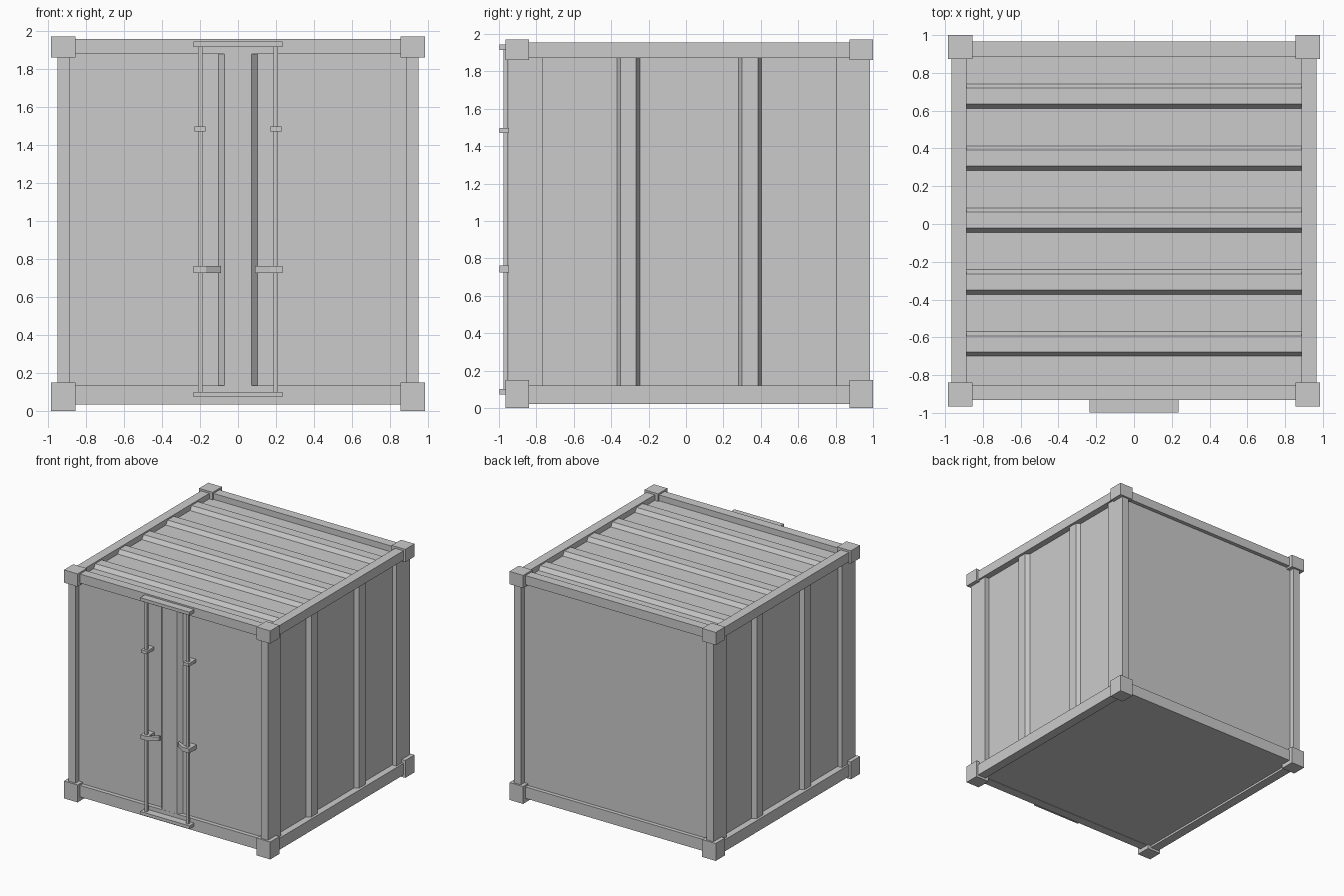
import bpy, bmesh
from mathutils import Vector

if "Cube" in bpy.data.objects:
    bpy.data.objects.remove(bpy.data.objects["Cube"], do_unlink=True)

MID = 0.017          # y of the container body's middle
SIDES = {"left": 1, "right": -1}
ENDS = {"front": -1, "back": 1}

steel = bpy.data.materials.new("plain grey")
steel.use_nodes = True
GREY = (0.6, 0.6, 0.6, 1)
steel.diffuse_color = GREY
steel.node_tree.nodes["Principled BSDF"].inputs["Base Color"].default_value = GREY


def finish(name, bm):
    bmesh.ops.recalc_face_normals(bm, faces=bm.faces)
    mesh = bpy.data.meshes.new(name)
    bm.to_mesh(mesh)
    bm.free()
    mesh.materials.append(steel)
    obj = bpy.data.objects.new(name, mesh)
    obj.location.y = MID
    bpy.context.collection.objects.link(obj)
    return obj


def box(name, xs, ys, zs):
    """Box between pairs of limits, measured from the body's middle."""
    bm = bmesh.new()
    bmesh.ops.create_cube(bm, size=1)
    for v in bm.verts:
        v.co = Vector([(r[0] + r[1]) / 2 + c * (r[1] - r[0])
                       for r, c in zip((xs, ys, zs), v.co)])
    return finish(name, bm)


def span(sign, a, b):
    return sorted((sign * a, sign * b))


def prism(name, profile, lo, hi, place):
    """Extrude a 2D outline from lo to hi; place maps (u, v, w) to x, y, z."""
    bm = bmesh.new()
    face = bm.faces.new([bm.verts.new(place(u, v, lo)) for u, v in profile])
    out = bmesh.ops.extrude_face_region(bm, geom=[face])
    move = Vector(place(0, 0, hi)) - Vector(place(0, 0, lo))
    bmesh.ops.translate(bm, vec=move,
                        verts=[g for g in out["geom"] if isinstance(g, bmesh.types.BMVert)])
    return finish(name, bm)


def ribbed(half, base, rise, ribs, foot, top):
    """Outline of a sheet with raised ribs at the given centres."""
    pts = [(-half, base - 0.03), (-half, base)]
    for c in ribs:
        pts += [(c - foot, base), (c - top, base + rise),
                (c + top, base + rise), (c + foot, base)]
    return pts + [(half, base), (half, base - 0.03)]


# Corner castings and posts
for side, sx in SIDES.items():
    for end, sy in ENDS.items():
        x, y = span(sx, 0.854, 0.984), span(sy, 0.857, 0.983)
        box(f"{end}_{side}_lower_corner", x, y, (0, 0.15))
        box(f"{end}_{side}_upper_corner", x, y, (1.86, 1.97))
        box(f"{end}_{side}_post", span(sx, 0.886, 0.95), span(sy, 0.785, 0.967), (0.1, 1.9))

# Frame rails
for side, sx in SIDES.items():
    x = span(sx, 0.886, 0.966)
    box(f"{side}_bottom_rail", x, (-0.9, 0.9), (0.02, 0.12))
    box(f"{side}_top_rail", x, (-0.9, 0.9), (1.872, 1.953))
for end, sy in ENDS.items():
    y = span(sy, 0.87, 0.95)
    box(f"{end}_bottom_rail", (-0.9, 0.9), y, (0.035, 0.134))
    box(f"{end}_top_rail", (-0.9, 0.9), y, (1.878, 1.956))

# Floor and plain back wall
box("floor", (-0.89, 0.89), (-0.88, 0.88), (0.038, 0.08))
box("back_wall", (-0.89, 0.89), (0.885, 0.917), (0.08, 1.9))

# Ribbed side walls, roof and doors
for side, sx in SIDES.items():
    prism(f"{side}_wall", ribbed(0.8, 0.91, 0.035, (-0.325, 0.325), 0.062, 0.042),
          0.08, 1.9, lambda u, v, w: (sx * v, u, w))
prism("roof", ribbed(0.88, 1.905, 0.035, [0.328 * i + 0.004 for i in range(-2, 3)], 0.065, 0.043),
      -0.89, 0.89, lambda u, v, w: (w, u, v))
prism("doors", ribbed(0.89, 0.915, 0.034, (0,), 0.103, 0.07),
      0.08, 1.9, lambda u, v, w: (u, -v, w))

# Door locking gear
box("upper_lock_plate", (-0.235, 0.235), (-1.014, -0.94), (1.915, 1.943))
box("lower_lock_plate", (-0.235, 0.235), (-1.014, -0.94), (0.073, 0.1))
for side, sx in SIDES.items():
    box(f"{side}_lock_rod", span(sx, 0.187, 0.21), (-0.993, -0.97), (0.09, 1.925))
    box(f"{side}_rod_clamp", span(sx, 0.172, 0.228), (-1.014, -0.91), (1.47, 1.497))
    box(f"{side}_handle_base", span(sx, 0.168, 0.233), (-1.014, -0.91), (0.725, 0.762))
    prism(f"{side}_handle", [(0.168, -1.014), (0.09, -0.965), (0.09, -0.94), (0.168, -0.985)],
          0.725, 0.762, lambda u, v, w: (sx * u, v, w))
